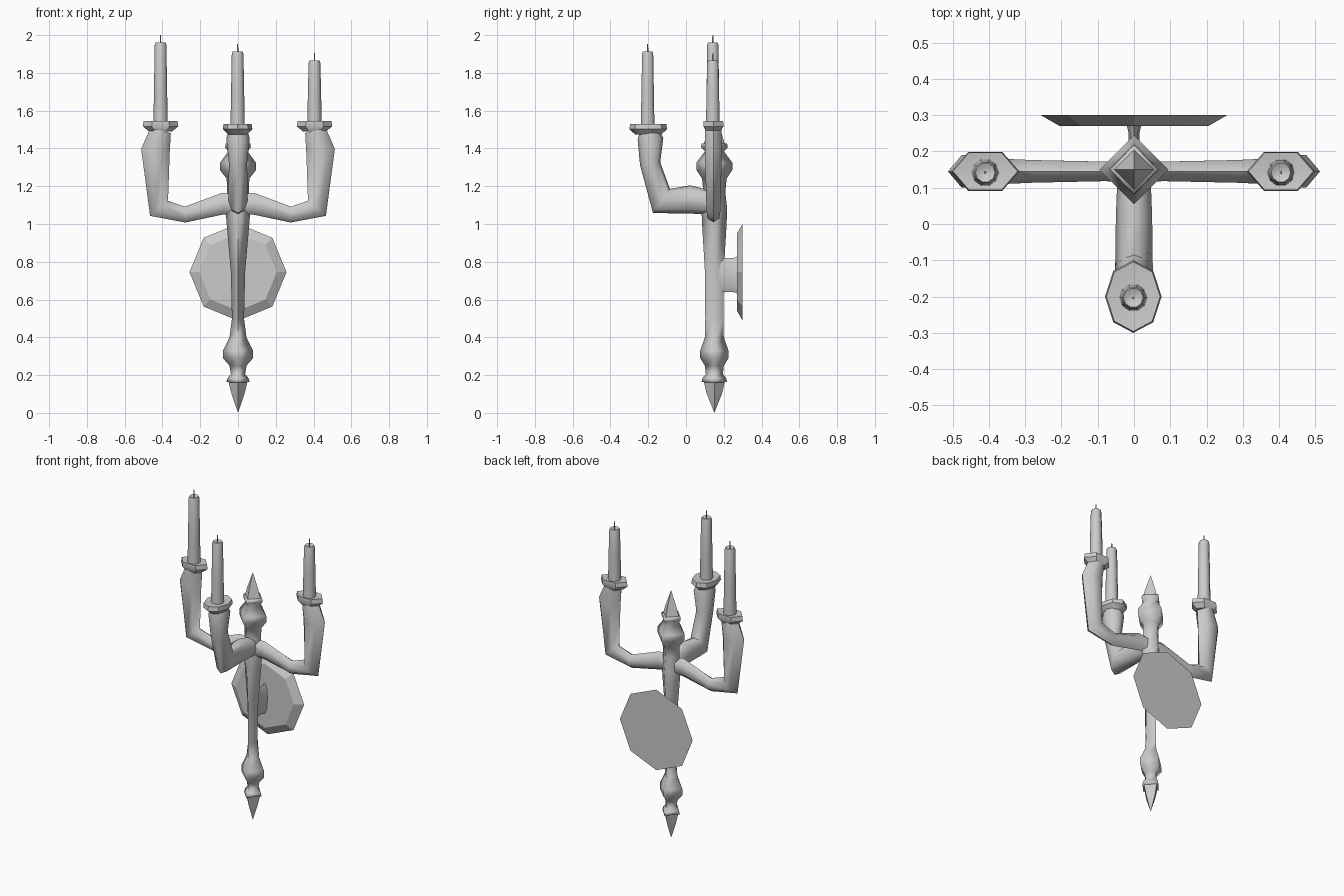
import bpy, bmesh, math
from mathutils import Vector

if "Cube" in bpy.data.objects:
    bpy.data.objects.remove(bpy.data.objects["Cube"])


def loft(name, rings, n, smooth=60):
    """Skin n-sided rings given as (centre, u half-axis, v half-axis)."""
    bm = bmesh.new()
    loops = []
    for c, u, v in rings:
        loops.append([bm.verts.new(Vector(c) + Vector(u) * math.cos(2 * math.pi * i / n)
                                   + Vector(v) * math.sin(2 * math.pi * i / n)) for i in range(n)])
    for a, b in zip(loops, loops[1:]):
        for i in range(n):
            j = (i + 1) % n
            bm.faces.new((a[i], a[j], b[j], b[i]))
    bm.faces.new(loops[0][::-1])
    bm.faces.new(loops[-1])
    bmesh.ops.remove_doubles(bm, verts=bm.verts, dist=1e-5)
    bmesh.ops.recalc_face_normals(bm, faces=bm.faces)
    me = bpy.data.meshes.new(name)
    bm.to_mesh(me)
    bm.free()
    ob = bpy.data.objects.new(name, me)
    bpy.context.collection.objects.link(ob)
    if smooth:
        bpy.ops.object.select_all(action='DESELECT')
        ob.select_set(True)
        bpy.context.view_layer.objects.active = ob
        bpy.ops.object.shade_smooth_by_angle(angle=math.radians(smooth))
    return ob


def upright(name, x, y, profile, n, smooth=60):
    """Vertical turned part; profile rows are (z, x radius, y radius)."""
    return loft(name, [((x, y, z), (rx, 0, 0), (0, ry, 0)) for z, rx, ry in profile], n, smooth)


def arm(name, origin, out, path, n):
    """Bent arm; path rows are (distance out, z, in-plane radius, side radius)."""
    out = Vector(out)
    side = out.cross(Vector((0, 0, 1)))
    pts = [Vector(origin) + out * d + Vector((0, 0, z)) for d, z, _, _ in path]
    rings = []
    for i, p in enumerate(pts):
        a = (p - pts[i - 1]).normalized() if i else Vector()
        b = (pts[i + 1] - p).normalized() if i < len(pts) - 1 else Vector()
        t = (a + b).normalized()
        rings.append((p, side.cross(t) * path[i][2], side * path[i][3]))
    return loft(name, rings, n, 65)


# Central shaft with turned ends: diamond section
upright("shaft", 0, 0.15, [
    (0.16, .035, .045), (0.165, .062, .068), (0.185, .055, .062), (0.205, .038, .045),
    (0.25, .045, .05), (0.29, .08, .075), (0.33, .08, .075), (0.40, .045, .05),
    (0.50, .032, .048), (0.75, .038, .05), (1.00, .06, .065), (1.08, .066, .068),
    (1.17, .058, .058), (1.24, .06, .065), (1.285, .095, .095), (1.325, .095, .095),
    (1.385, .05, .05), (1.405, .068, .07), (1.425, .066, .068), (1.43, .035, .035)], 4, 95)
upright("lower_spike", 0, 0.15, [(0.0, 0, 0), (0.10, .034, .04), (0.162, .05, .055)], 4, 50)
upright("upper_spike", 0, 0.15, [(1.425, .055, .055), (1.48, .038, .038), (1.58, 0, 0)], 4, 50)

# Wall plate and its bracket
loft("wall_plate", [((0, y, 0.745), (r, 0, 0), (0, 0, r)) for y, r in ((.27, .205), (.30, .257))], 8, 0)
loft("bracket", [((0, y, 0.73), (rx, 0, 0), (0, 0, rz))
                 for y, rx, rz in ((.16, .022, .10), (.21, .016, .09), (.25, .015, .09), (.272, .02, .098))], 8)

# Arms
side_path = [(0, 1.10, .055, .035), (.08, 1.108, .057, .031), (.28, 1.05, .042, .036),
             (.418, 1.083, .062, .042), (.437, 1.39, .076, .052), (.41, 1.495, .056, .05)]
front_path = [(0, 1.11, .06, .045), (.13, 1.13, .075, .05), (.28, 1.122, .078, .052),
              (.34, 1.32, .054, .048), (.338, 1.45, .068, .062), (.345, 1.50, .05, .05)]
arm("right_arm", (0, .145, 0), (1, 0, 0), side_path, 6)
arm("left_arm", (0, .145, 0), (-1, 0, 0), side_path, 6)
arm("front_arm", (0, .15, 0), (0, -1, 0), front_path, 8)

# Drip cups, candles and wicks
for label, x, y, rx, ry, n, zc, top in (("right", .405, .145, .094, .062, 6, 1.545, 1.865),
                                        ("left", -.41, .145, .094, .062, 6, 1.545, 1.96),
                                        ("front", -.002, -.2, .078, .10, 8, 1.53, 1.912)):
    upright(label + "_cup", x, y, [(zc - .055, rx * .65, ry * .7), (zc - .028, rx, ry),
                                   (zc, rx * .95, ry * .96), (zc - .004, rx * .55, ry * .65)], n, 40)
    upright(label + "_candle", x, y - .003, [(zc - .02, .038, .038), (zc + .15, .035, .035),
                                             (top - .012, .031, .031), (top, .027, .027),
                                             (top - .008, .012, .012)], 10, 50)
    upright(label + "_wick", x, y - .003, [(top - .015, .004, .004), (top + .04, .003, .003)], 5)
